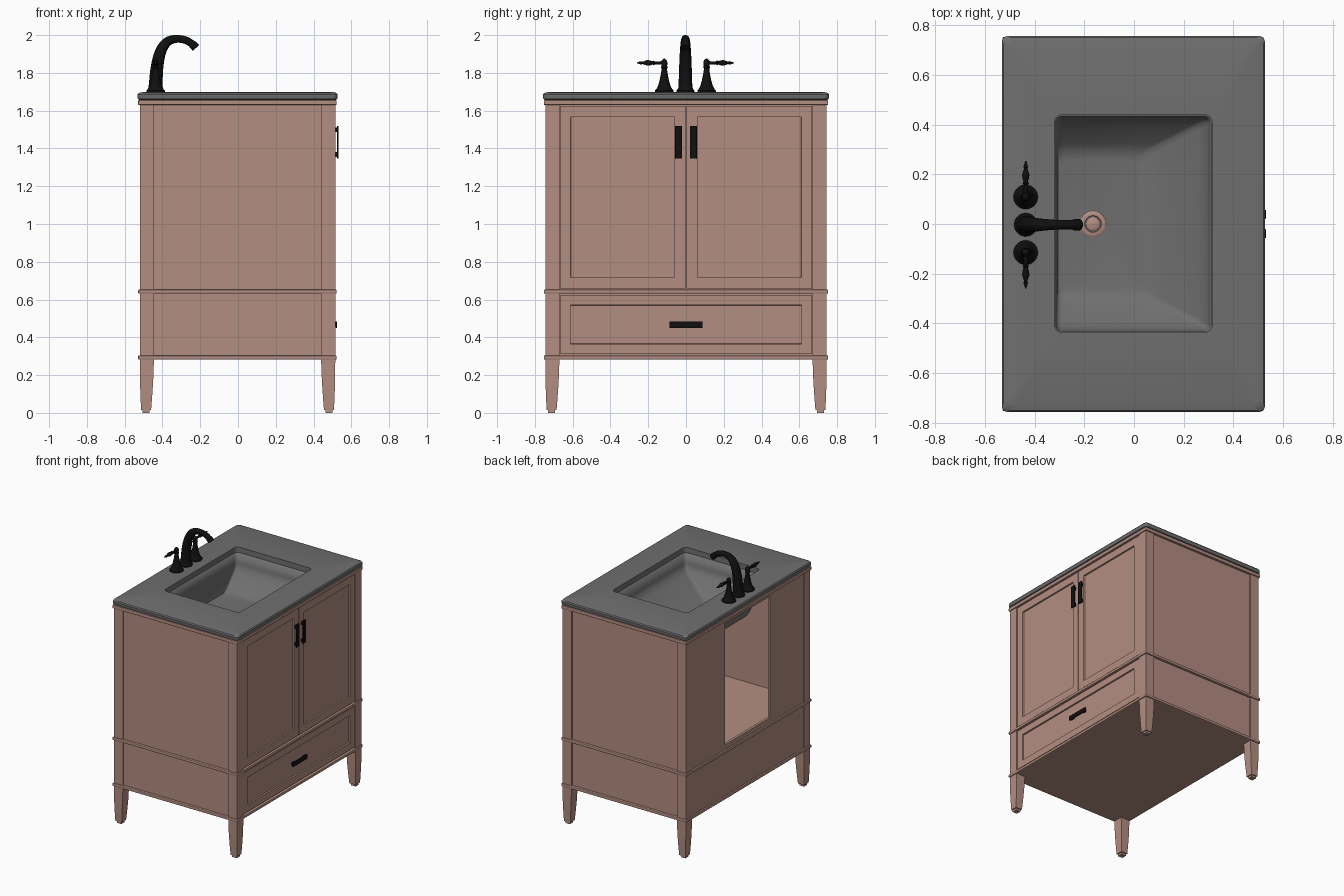
import bpy, bmesh, math
from mathutils import Vector
from mathutils.geometry import interpolate_bezier

if "Cube" in bpy.data.objects:
    bpy.data.objects.remove(bpy.data.objects["Cube"])


def material(name, rgb):
    m = bpy.data.materials.new(name)
    m.diffuse_color = (*rgb, 1)
    m.use_nodes = True
    m.node_tree.nodes["Principled BSDF"].inputs["Base Color"].default_value = m.diffuse_color
    return m


WOOD = material("painted_wood", (0.45, 0.27, 0.22))
STONE = material("grey_stone", (0.16, 0.16, 0.16))
BLACK = material("black_metal", (0.005, 0.005, 0.005))


def finish(name, bm, mat, smooth=False, bevel=0):
    bmesh.ops.recalc_face_normals(bm, faces=bm.faces)
    me = bpy.data.meshes.new(name)
    bm.to_mesh(me)
    bm.free()
    ob = bpy.data.objects.new(name, me)
    bpy.context.collection.objects.link(ob)
    me.materials.append(mat)
    if bevel:
        b = ob.modifiers.new("bevel", "BEVEL")
        b.width, b.segments = bevel, 2
    if smooth:
        bpy.ops.object.select_all(action='DESELECT')
        ob.select_set(True)
        bpy.context.view_layer.objects.active = ob
        bpy.ops.object.shade_smooth_by_angle(angle=math.radians(35))
    return ob


def loft(name, rings, mat, closed=False, caps=(True, True), smooth=False, bevel=0):
    bm = bmesh.new()
    vs = [[bm.verts.new(p) for p in r] for r in rings]
    n = len(vs[0])
    pairs = list(zip(vs, vs[1:])) + ([(vs[-1], vs[0])] if closed else [])
    for a, b in pairs:
        for i in range(n):
            j = (i + 1) % n
            bm.faces.new((a[i], a[j], b[j], b[i]))
    if not closed:
        for use, ring in zip(caps, (vs[0], vs[-1])):
            if use:
                bm.faces.new(ring)
    return finish(name, bm, mat, smooth, bevel)


def rect(x0, x1, y0, y1, z):
    return [(x0, y0, z), (x1, y0, z), (x1, y1, z), (x0, y1, z)]


def box(name, x0, x1, y0, y1, z0, z1, mat, bevel=0):
    return loft(name, [rect(x0, x1, y0, y1, z0), rect(x0, x1, y0, y1, z1)], mat, bevel=bevel)


def round_rect(x0, x1, y0, y1, z, r, seg=6):
    pts = []
    for k, (cx, cy) in enumerate([(x1 - r, y1 - r), (x0 + r, y1 - r), (x0 + r, y0 + r), (x1 - r, y0 + r)]):
        for i in range(seg + 1):
            a = math.pi / 2 * (k + i / seg)
            pts.append((cx + r * math.cos(a), cy + r * math.sin(a), z))
    return pts


def circle(c, axis, r, n=28):
    axis = Vector(axis).normalized()
    u = axis.cross(Vector((1, 0, 0)) if abs(axis.x) < 0.5 else Vector((0, 1, 0))).normalized()
    v = axis.cross(u)
    return [Vector(c) + r * (u * math.cos(t) + v * math.sin(t))
            for t in (2 * math.pi * i / n for i in range(n))]


def turned(name, origin, axis, profile, mat):
    o, a = Vector(origin), Vector(axis)
    return loft(name, [circle(o + a * h, a, r) for h, r in profile], mat, smooth=True)


def panel_front(name, y0, y1, z0, z1, frame, x):
    # board facing +x with a recessed centre panel
    bm = bmesh.new()
    r = [[bm.verts.new((px, y, z)) for y, z in ((y0, z0), (y1, z0), (y1, z1), (y0, z1))] for px in (x - 0.025, x)]
    bm.faces.new(r[0])
    front = bm.faces.new(r[1])
    for i in range(4):
        j = (i + 1) % 4
        bm.faces.new((r[0][i], r[0][j], r[1][j], r[1][i]))
    bmesh.ops.recalc_face_normals(bm, faces=bm.faces)
    bmesh.ops.inset_region(bm, faces=[front], thickness=frame)
    bmesh.ops.inset_region(bm, faces=[front], thickness=0.003, depth=-0.01)
    return finish(name, bm, WOOD)


# corner posts with tapered legs and small feet
for sx, nx in ((-1, "back"), (1, "front")):
    for sy, ny in ((-1, "left"), (1, "right")):
        cx, cy = (-0.52 if sx < 0 else 0.515), 0.745 * sy
        rings = []
        for z, o, w in ((0, .014, .052), (.016, .014, .052), (.016, .007, .06), (.08, .004, .065),
                        (.17, .001, .071), (.28, 0, .075), (1.65, 0, .075)):
            xs = sorted((cx - sx * o, cx - sx * w))
            ys = sorted((cy - sy * o, cy - sy * w))
            rings.append(rect(*xs, *ys, z))
        loft(f"leg_post_{nx}_{ny}", rings, WOOD)

# side panels
for s in (-1, 1):
    ys = sorted((0.715 * s, 0.735 * s))
    box(f"side_panel_{'right' if s > 0 else 'left'}", -0.50, 0.50, *ys, 0.29, 1.65, WOOD)


# back panel with plumbing opening
def yz(x, y, z0, z1):
    return [(x, -y, z0), (x, y, z0), (x, y, z1), (x, -y, z1)]


loft("back_panel", [yz(-.518, .735, .29, 1.65), yz(-.518, .27, .69, 1.61),
                    yz(-.498, .27, .69, 1.61), yz(-.498, .735, .29, 1.65)], WOOD, closed=True)

# face frame behind doors and drawer
box("face_frame", 0.465, 0.484, -0.72, 0.72, 0.29, 1.65, WOOD)

# mouldings: bottom board, cabinet floor, top ring
box("bottom_moulding", -0.529, 0.522, -0.753, 0.753, 0.282, 0.304, WOOD, 0.006)
box("middle_moulding", -0.529, 0.522, -0.753, 0.753, 0.631, 0.653, WOOD, 0.006)
outer, inner = (-0.529, 0.522, -0.753, 0.753), (-0.49, 0.48, -0.71, 0.71)
loft("top_moulding", [rect(*outer, 1.63), rect(*outer, 1.656), rect(*inner, 1.656), rect(*inner, 1.63)],
     WOOD, closed=True, bevel=0.005)

# doors and drawer
panel_front("door_left", -0.667, -0.003, 0.659, 1.624, 0.08, 0.512)
panel_front("door_right", 0.003, 0.667, 0.659, 1.624, 0.08, 0.512)
panel_front("drawer_front", -0.665, 0.665, 0.312, 0.624, 0.074, 0.512)


# flat pulls on two studs
def pull(name, y, z, hy, hz, x):
    box(name + "_plate", x - 0.007, x, y - hy, y + hy, z - hz, z + hz, BLACK, 0.002)
    for s in (-1, 1):
        py, pz = (y, z + s * 0.065) if hz > hy else (y + s * 0.065, z)
        box(f"{name}_stud_{'a' if s < 0 else 'b'}", 0.505, x - 0.004, py - .014, py + .014,
            pz - .012, pz + .012, BLACK)


pull("door_pull_left", -0.039, 1.433, 0.018, 0.087, 0.531)
pull("door_pull_right", 0.039, 1.433, 0.018, 0.087, 0.531)
pull("drawer_pull", 0, 0.467, 0.088, 0.017, 0.524)


# countertop with sink cut-out
def top_ring(inset, z):
    return round_rect(-0.532 + inset, 0.527 - inset, -0.757 + inset, 0.757 - inset, z, 0.025)


def hole(z):
    return round_rect(-0.32, 0.315, -0.436, 0.44, z, 0.03)


loft("countertop", [hole(1.656), top_ring(.012, 1.656), top_ring(.003, 1.661), top_ring(0, 1.668),
                    top_ring(0, 1.686), top_ring(.006, 1.694), top_ring(.03, 1.70), hole(1.70)],
     STONE, closed=True, smooth=True)

# sloped basin
basin_rows = [(1.66, -.322, .317, .44, .03), (1.58, -.322, .312, .437, .03), (1.545, -.321, .30, .428, .03),
              (1.515, -.32, .265, .405, .03), (1.43, -.316, .11, .325, .03), (1.41, -.312, .065, .295, .03),
              (1.402, -.29, .02, .26, .03)]
basin = loft("basin", [round_rect(a, b, -y, y, z, r) for z, a, b, y, r in basin_rows],
             STONE, caps=(False, True), smooth=True)
shell = basin.modifiers.new("thickness", "SOLIDIFY")
shell.thickness, shell.offset = 0.015, 0

# drain
turned("drain_ring", (-.165, 0, 1.395), (0, 0, 1), [(0, .052), (.016, .052), (.02, .046), (.02, .034), (.014, .032)], WOOD)
turned("drain_stopper", (-.165, 0, 1.40), (0, 0, 1), [(0, .028), (.016, .028), (.02, .022)], WOOD)

# faucet spout
FX, FY = -0.436, -0.003
turned("spout_base", (FX, FY, 1.699), (0, 0, 1),
       [(0, .047), (.008, .047), (.014, .042), (.022, .038), (.05, .035)], BLACK)
curve = [Vector(p) for p in ((FX, FY, 1.71), (FX + .003, FY, 1.93), (-.39, FY, 1.98), (-.32, FY, 1.98))]
bend = [Vector(p) for p in ((-.32, FY, 1.98), (-.28, FY, 1.98), (-.25, FY, 1.965), (-.222, FY, 1.932))]
path = interpolate_bezier(*curve, 18) + interpolate_bezier(*bend, 12)[1:]
rings = []
for i, p in enumerate(path):
    tan = (path[min(i + 1, len(path) - 1)] - path[max(i - 1, 0)]).normalized()
    side = Vector((0, 1, 0))
    nor = tan.cross(side)
    r = 0.037 - 0.017 * min(1, i / 17) + (0.003 if i > len(path) - 4 else 0)
    rings.append([p + r * (side * math.cos(t) + nor * math.sin(t))
                  for t in (2 * math.pi * k / 24 for k in range(24))])
loft("spout", rings, BLACK, smooth=True)

# faucet handles with turned levers
for s, side_name in ((-1, "left"), (1, "right")):
    y = FY + 0.112 * s
    turned(f"handle_{side_name}", (FX, y, 1.699), (0, 0, 1),
           [(0, .049), (.008, .049), (.014, .043), (.03, .034), (.06, .025), (.09, .019), (.115, .015),
            (.125, .014), (.13, .019), (.138, .015), (.15, .017), (.165, .015), (.173, .008), (.177, .002)], BLACK)
    turned(f"lever_{side_name}", (FX, y, 1.853), (0, s, 0),
           [(-.014, .006), (0, .010), (.03, .008), (.05, .008), (.055, .013), (.062, .009), (.075, .013),
            (.09, .015), (.105, .010), (.115, .006), (.12, .009), (.13, .007), (.145, .002)], BLACK)
